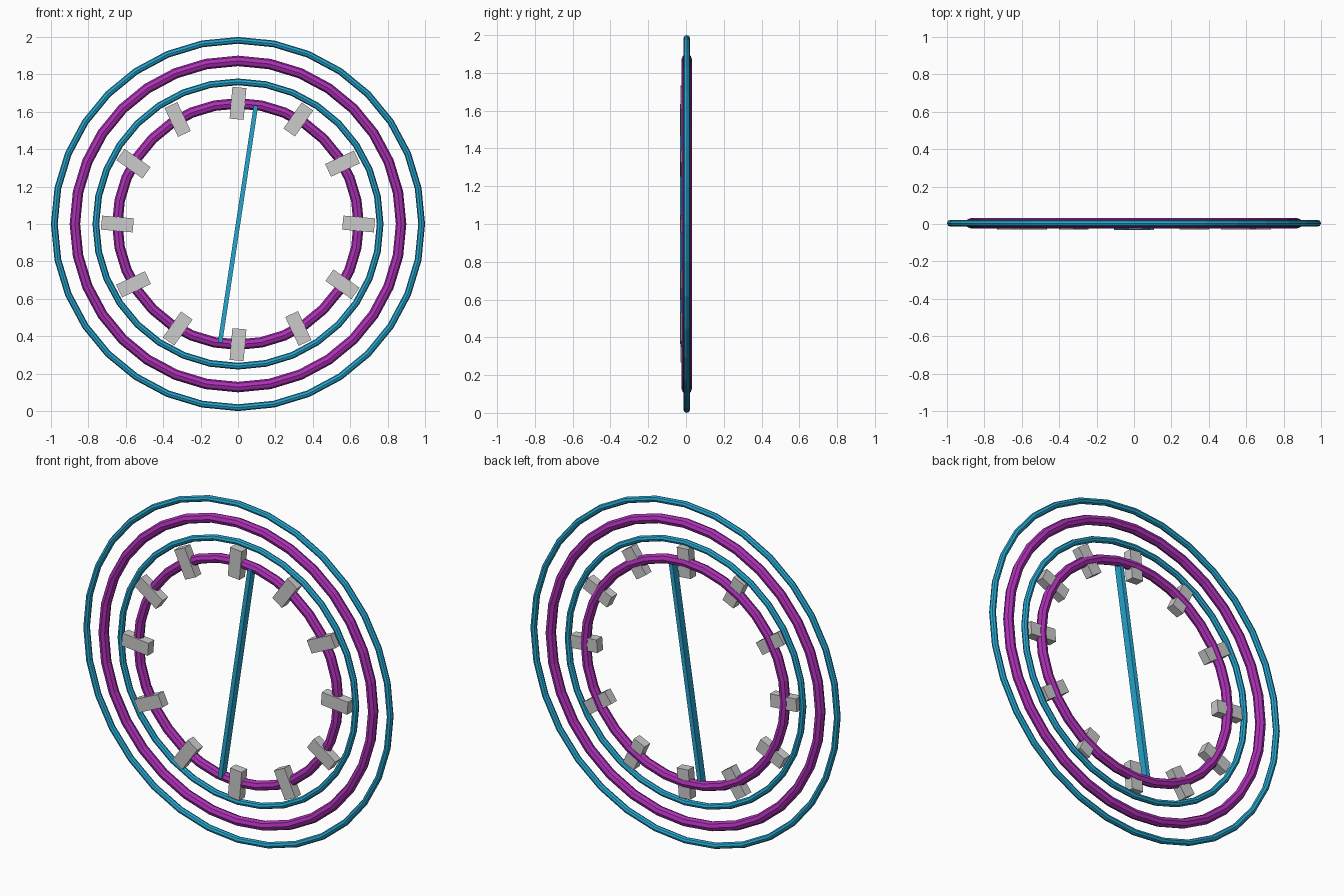
import bpy
from math import radians, sin, cos, pi

if "Cube" in bpy.data.objects:
    bpy.data.objects.remove(bpy.data.objects["Cube"])

CENTER_Z = 1.0
RING_Y = 0.004


def material(name, color):
    m = bpy.data.materials.new(name)
    m.diffuse_color = (*color, 1)
    m.use_nodes = True
    m.node_tree.nodes["Principled BSDF"].inputs["Base Color"].default_value = m.diffuse_color
    return m


teal = material("teal", (0.02, 0.38, 0.62))
purple = material("purple", (0.42, 0.03, 0.47))


def ring(name, radius, thickness, mat):
    bpy.ops.mesh.primitive_torus_add(
        major_segments=32, minor_segments=8, major_radius=radius,
        minor_radius=thickness, location=(0, RING_Y, CENTER_Z),
        rotation=(pi / 2, 0, 0))
    ob = bpy.context.object
    ob.name = name
    ob.data.materials.append(mat)


def bar(name, x, z, width, length, y0, y1, angle, mat=None):
    # angle is measured clockwise from vertical, seen from the front
    bpy.ops.mesh.primitive_cube_add(
        size=1, location=(x, (y0 + y1) / 2, z), rotation=(0, angle, 0))
    ob = bpy.context.object
    ob.name = name
    ob.scale = (width, y1 - y0, length)
    if mat:
        ob.data.materials.append(mat)


# concentric rings
ring("outer_ring", 0.982, 0.018, teal)
ring("outer_purple_ring", 0.872, 0.028, purple)
ring("middle_ring", 0.760, 0.018, teal)
ring("inner_purple_ring", 0.645, 0.028, purple)

# twelve slightly twisted markers on the inner ring
for i in range(12):
    a = radians(30 * i)
    bar(f"marker_{i + 1}", 0.645 * sin(a), CENTER_Z + 0.645 * cos(a),
        0.075, 0.17, -0.030, 0.022, a + radians(5))

# thin needle across the middle
bar("needle", 0, CENTER_Z, 0.024, 1.28, -0.033, 0.010, radians(8.6), teal)
